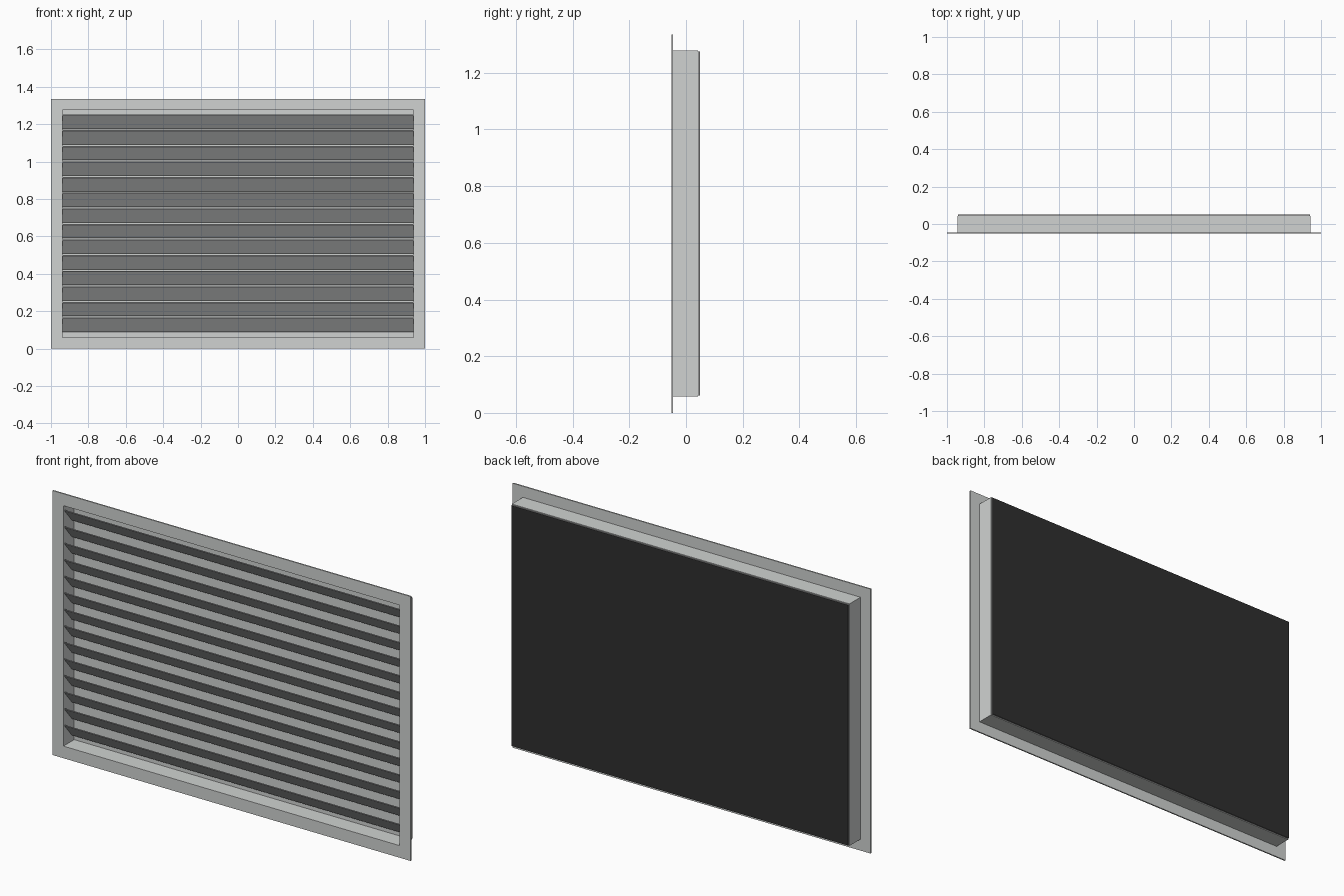
import bpy
import bmesh

if "Cube" in bpy.data.objects:
    bpy.data.objects.remove(bpy.data.objects["Cube"])


def material(name, rgb):
    m = bpy.data.materials.new(name)
    m.diffuse_color = (*rgb, 1)
    m.use_nodes = True
    m.node_tree.nodes["Principled BSDF"].inputs["Base Color"].default_value = m.diffuse_color
    return m


METAL = material("light grey metal", (0.63, 0.65, 0.64))
SLAT = material("grey slat", (0.61, 0.62, 0.63))
EDGE = material("mid grey edge", (0.28, 0.28, 0.28))
BLACK = material("black backing", (0.029, 0.029, 0.029))

W, H = 1.0, 1.335           # half width and height of the flange
SW, Z0, Z1 = 0.943, 0.057, 1.279  # sleeve outer half width, bottom, top
T = 0.004                   # sheet thickness


def add(name, verts, faces, mat):
    """Mesh object with consistent outward faces."""
    me = bpy.data.meshes.new(name)
    me.from_pydata(verts, [], faces)
    me.materials.append(mat)
    bm = bmesh.new()
    bm.from_mesh(me)
    bmesh.ops.recalc_face_normals(bm, faces=bm.faces)
    bm.to_mesh(me)
    bm.free()
    ob = bpy.data.objects.new(name, me)
    bpy.context.collection.objects.link(ob)
    return ob


def rect(hw, z0, z1, y):
    return [(-hw, y, z0), (hw, y, z0), (hw, y, z1), (-hw, y, z1)]


def ring(name, outer, inner, y0, y1, mat):
    """Rectangular frame between two outlines, extruded in y."""
    verts = rect(*outer, y0) + rect(*inner, y0) + rect(*outer, y1) + rect(*inner, y1)
    faces = []
    for i in range(4):
        j = (i + 1) % 4
        faces += [(i, j, 4 + j, 4 + i), (8 + j, 8 + i, 12 + i, 12 + j),
                  (j, i, 8 + i, 8 + j), (4 + i, 4 + j, 12 + j, 12 + i)]
    return add(name, verts, faces, mat)


def bar(name, profile, hw, mat):
    """Four-point (y, z) profile extruded along x."""
    verts = [(-hw, y, z) for y, z in profile] + [(hw, y, z) for y, z in profile]
    faces = [(3, 2, 1, 0), (4, 5, 6, 7)]
    faces += [(i, (i + 1) % 4, 4 + (i + 1) % 4, 4 + i) for i in range(4)]
    return add(name, verts, faces, mat)


def panel(name, hw, z0, z1, y0, y1, mat):
    return bar(name, [(y0, z0), (y1, z0), (y1, z1), (y0, z1)], hw, mat)


# Front flange and the sleeve behind it
inner = (SW - T, Z0 + T, Z1 - T)
ring("front_flange", (W, 0, H), inner, -0.052, -0.045, METAL)
ring("sleeve", (SW, Z0, Z1), inner, -0.045, 0.043, METAL)

# Light inner panel, and a backing plate with a black rear face
panel("inner_panel", SW - T, Z0 + T, Z1 - T, 0.034, 0.0425, METAL)
plate = panel("back_plate", SW - 0.002, Z0 + 0.004, Z1 - 0.004, 0.043, 0.05, EDGE)
plate.data.materials.append(BLACK)
for face in plate.data.polygons:
    if face.normal.y > 0.9:
        face.material_index = 1

# Slats slope down from the front to the back
COUNT, PITCH, RISE, THICK = 14, 0.0835, 0.071, 0.005
FRONT, BACK = -0.044, 0.016
for i in range(COUNT):
    z = 0.09 + i * PITCH
    bar(f"slat_{i + 1}",
        [(FRONT, z + RISE), (BACK, z), (BACK, z + THICK), (FRONT, z + RISE + THICK)],
        SW - T, SLAT)
